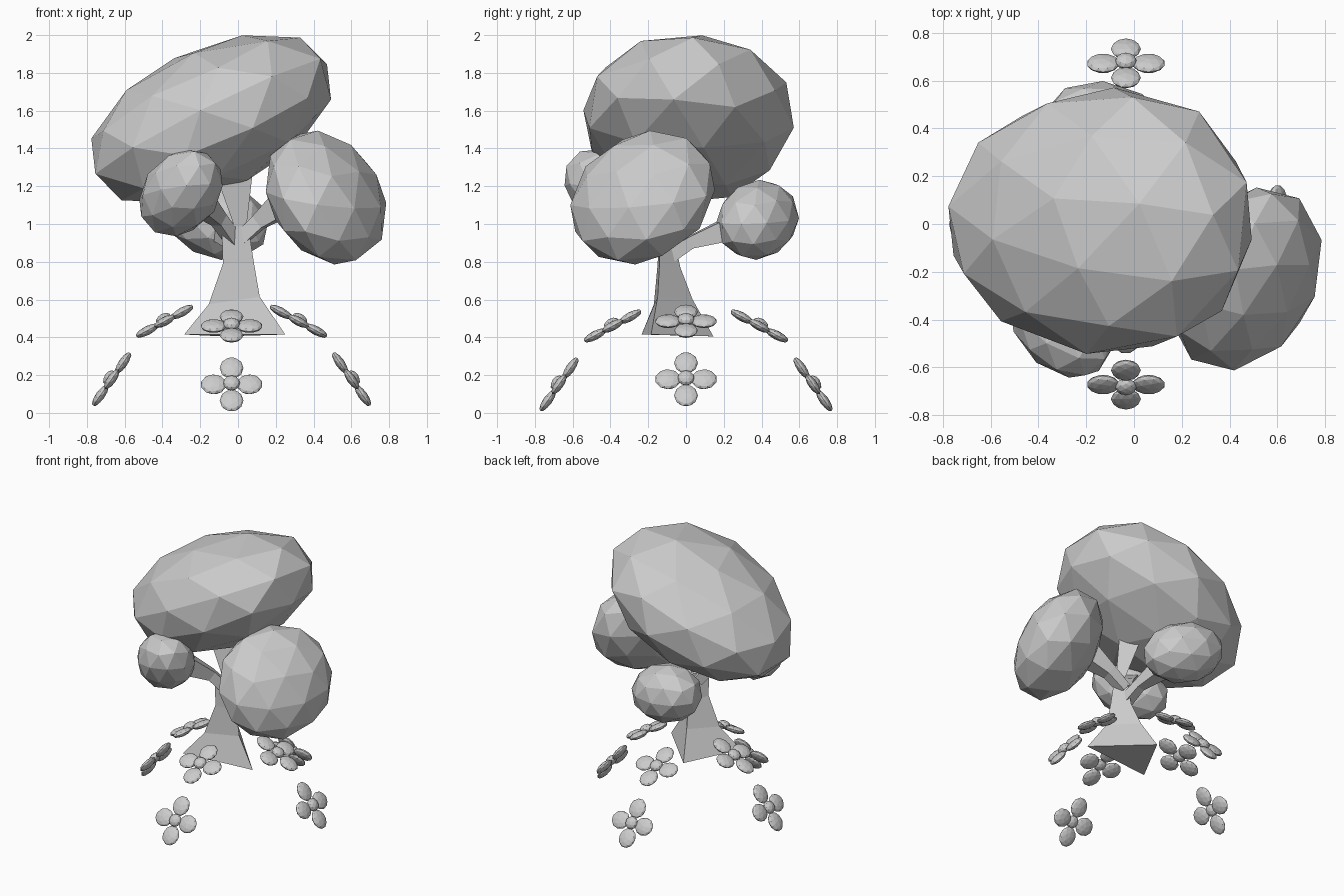
import bpy, bmesh, math
from mathutils import Matrix, Vector

if "Cube" in bpy.data.objects:
    bpy.data.objects.remove(bpy.data.objects["Cube"])

grey = bpy.data.materials.new("plain grey")
grey.diffuse_color = (0.6, 0.6, 0.6, 1)
grey.use_nodes = True
grey.node_tree.nodes["Principled BSDF"].inputs["Base Color"].default_value = grey.diffuse_color


def finish(name, bm):
    bmesh.ops.recalc_face_normals(bm, faces=bm.faces)
    me = bpy.data.meshes.new(name)
    bm.to_mesh(me)
    bm.free()
    me.materials.append(grey)
    ob = bpy.data.objects.new(name, me)
    bpy.context.collection.objects.link(ob)
    return ob


def matrix_root(m):
    """Symmetric square root, turns an ellipsoid's spread into a stretch."""
    y, z = m.copy(), Matrix.Identity(3)
    for _ in range(30):
        y, z = (y + z.inverted()) * 0.5, (z + y.inverted()) * 0.5
    return y


def frame_of(a, b):
    a = Vector(a).normalized()
    c = a.cross(Vector(b)).normalized()
    return Matrix((a, c.cross(a), c)).transposed()


def canopy(name, centre, half, xy, xz, yz, turn=Matrix.Identity(3), taper=0):
    """Faceted leaf mass: half sizes along the axes plus its leanings."""
    a, b, c = (h * h for h in half)
    stretch = matrix_root(Matrix(((a, xy, xz), (xy, b, yz), (xz, yz, c)))) * 1.02
    bm = bmesh.new()
    bmesh.ops.create_icosphere(
        bm, subdivisions=2, radius=1, matrix=(stretch @ turn).to_4x4())
    for v in bm.verts:
        v.co.y *= 1 + taper * v.co.x
        v.co += Vector(centre)
    finish(name, bm)


def loft(name, rings):
    """Closed skin over rings with equal point counts."""
    bm = bmesh.new()
    loops = [[bm.verts.new(p) for p in ring] for ring in rings]
    n = len(loops[0])
    for low, high in zip(loops, loops[1:]):
        for i in range(n):
            j = (i + 1) % n
            bm.faces.new((low[i], low[j], high[j], high[i]))
    bm.faces.new(loops[0][::-1])
    bm.faces.new(loops[-1])
    finish(name, bm)


def branch(name, path, sides=4):
    """Tapered limb through (point, radius) pairs."""
    pts = [Vector(p) for p, _ in path]
    rings = []
    for i, (p, r) in enumerate(path):
        d = pts[min(i + 1, len(pts) - 1)] - pts[max(i - 1, 0)]
        q = d.to_track_quat('Z', 'Y')
        angles = [math.tau * (k + 0.5) / sides for k in range(sides)]
        rings.append([pts[i] + q @ Vector((r * math.cos(t), r * math.sin(t), 0))
                      for t in angles])
    loft(name, rings)


def flower(name, centre, angle, tilt):
    """Flat four-petal bloom whose face looks outward and up."""
    out = Vector((math.cos(angle), math.sin(angle), 0))
    up = Vector((0, 0, 1))
    normal = out * math.sin(tilt) + up * math.cos(tilt)
    slope = up * math.sin(tilt) - out * math.cos(tilt)
    frame = Matrix((slope, normal.cross(slope), normal)).transposed().to_4x4()
    frame = Matrix.Translation(centre) @ frame
    bm = bmesh.new()
    for k in range(4):
        bmesh.ops.create_icosphere(
            bm, subdivisions=2, radius=1,
            matrix=frame @ Matrix.Rotation(k * math.pi / 2, 4, 'Z')
            @ Matrix.Translation((0.095 if k % 2 else 0.105, 0, 0))
            @ Matrix.Diagonal((0.069, 0.063, 0.024, 1)))
    bmesh.ops.create_icosphere(
        bm, subdivisions=2, radius=1,
        matrix=frame @ Matrix.Translation((0, 0, 0.012))
        @ Matrix.Diagonal((0.045, 0.045, 0.03, 1)))
    finish(name, bm)


# Leaf masses; the top one is turned so an edge faces the front right
mid = [(0.526 * math.cos(t), 0.526 * math.sin(t), 0.851)
       for t in (0, math.tau / 5)]
turn = frame_of((0.422, -0.817, 0.393), (0.375, -0.89, -0.253)) @ frame_of(*mid).inverted()
canopy("top_canopy", (-0.142, 0.01, 1.556), (0.645, 0.555, 0.448), 0, 0.13, 0, turn, 0.12)
canopy("right_canopy", (0.466, -0.23, 1.14), (0.32, 0.38, 0.352), 0.03, -0.026, 0.026)
canopy("left_canopy", (-0.302, -0.405, 1.165), (0.221, 0.238, 0.23), -0.014, 0.012, -0.018)
canopy("back_canopy", (-0.11, 0.38, 1.022), (0.27, 0.215, 0.209), -0.01, -0.01, 0.004)

# Three-sided trunk with flared foot
loft("trunk", [
    [(0.25, -0.185, 0.415), (-0.08, 0.145, 0.405), (-0.285, -0.235, 0.415)],
    [(0.115, -0.15, 0.615), (-0.03, 0.035, 0.6), (-0.155, -0.17, 0.575)],
    [(0.085, -0.14, 0.79), (0.0, -0.03, 0.77), (-0.08, -0.15, 0.79)],
    [(0.055, -0.14, 0.98), (0.0, -0.07, 0.96), (-0.085, -0.145, 0.96)],
])

# Limbs reaching into the leaves
loft("top_branch", [
    [(0.045, -0.135, 0.95), (0.01, -0.08, 0.95), (-0.02, -0.14, 0.95)],
    [(0.045, -0.135, 0.99), (0.01, -0.08, 0.99), (-0.02, -0.14, 0.99)],
    [(0.09, -0.03, 1.38), (-0.05, 0.1, 1.38), (-0.16, -0.16, 1.38)],
])
branch("right_branch", [((0.0, -0.1, 0.91), 0.05), ((0.11, -0.12, 1.01), 0.055),
                        ((0.26, -0.18, 1.12), 0.1)])
branch("left_branch", [((-0.02, -0.1, 0.91), 0.05), ((-0.1, -0.17, 1.02), 0.05),
                       ((-0.21, -0.3, 1.12), 0.09)])
branch("back_branch", [((-0.01, -0.1, 0.82), 0.05), ((-0.03, 0.02, 0.9), 0.045),
                       ((-0.08, 0.25, 0.98), 0.09)])

# Two rings of four flowers around the foot
for k, side in enumerate(("right", "back", "left", "front")):
    angle = k * math.pi / 2
    along_x = k % 2 == 0
    for ring, radius, z, tilt in (
            ("lower", 0.635 if along_x else 0.672, 0.178 if along_x else 0.151, 55),
            ("upper", 0.354 if along_x else 0.388, 0.485 if along_x else 0.46, 28)):
        spot = (-0.034 + radius * math.cos(angle), radius * math.sin(angle), z)
        flower(f"{ring}_{side}_flower", spot, angle, math.radians(tilt))
